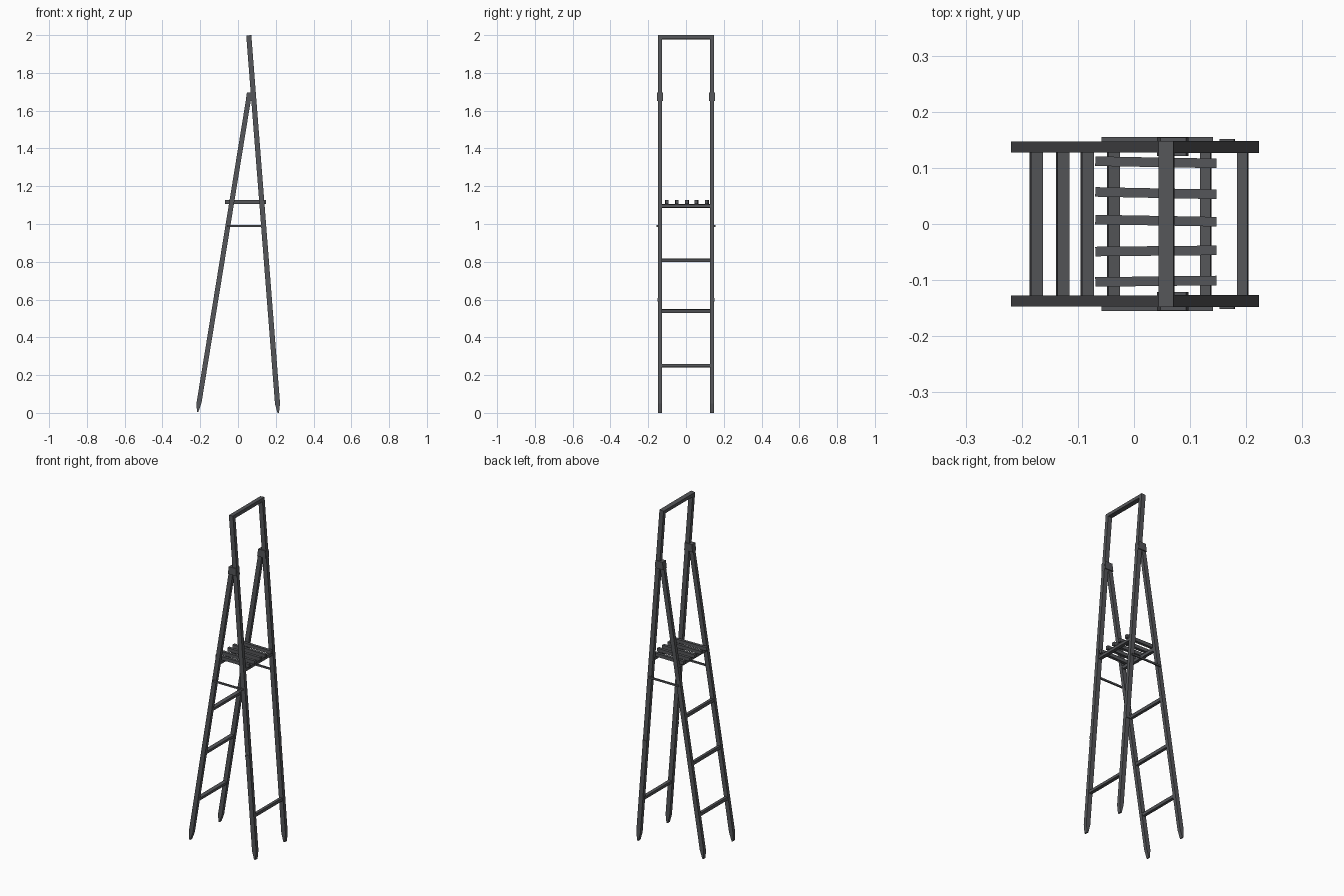
import bpy, bmesh
from mathutils import Vector

if "Cube" in bpy.data.objects:
    bpy.data.objects.remove(bpy.data.objects["Cube"])

# Dark painted finish
dark = bpy.data.materials.new("dark_finish")
dark.diffuse_color = (0.09, 0.093, 0.1, 1)
dark.use_nodes = True
dark.node_tree.nodes["Principled BSDF"].inputs["Base Color"].default_value = dark.diffuse_color


def prism(name, profile, y0, y1):
    """Extrude an x-z profile from y0 to y1."""
    bm = bmesh.new()
    face = bm.faces.new([bm.verts.new((x, y0, z)) for x, z in profile])
    ext = bmesh.ops.extrude_face_region(bm, geom=[face])
    moved = [v for v in ext["geom"] if isinstance(v, bmesh.types.BMVert)]
    bmesh.ops.translate(bm, verts=moved, vec=(0, y1 - y0, 0))
    if len(bm.faces) == len(profile) + 1:  # close the starting end if it was removed
        bm.faces.new([v for v in bm.verts if v not in moved])
    bmesh.ops.recalc_face_normals(bm, faces=bm.faces)
    mesh = bpy.data.meshes.new(name)
    bm.to_mesh(mesh)
    bm.free()
    mesh.materials.append(dark)
    ob = bpy.data.objects.new(name, mesh)
    bpy.context.collection.objects.link(ob)
    return ob


def bar(a, b, w, point=0.0):
    """Profile of a bar from a to b, optionally with a pointed lower end."""
    a, b = Vector(a), Vector(b)
    d = (b - a).normalized()
    n = Vector((d.y, -d.x)) * w / 2
    s = a + d * point
    low = [a + n * 0.3, a - n * 0.3] if point else []
    return [b - n, b + n, s + n] + low + [s - n]


def mirror(ob):
    m = ob.modifiers.new("mirror_sides", 'MIRROR')
    m.use_axis = (False, True, False)
    return ob


def left_x(z):
    return -0.215 + 0.163 * z


def right_x(z):
    return 0.213 - 0.078 * z


LEFT = Vector((0.163, 1)).normalized()
RIGHT = Vector((-0.078, 1)).normalized()


def along(name, fx, d, z, length, w, y0, y1):
    """Box spanning y0 to y1, tilted with the leg it sits on."""
    c = Vector((fx(z), z))
    return prism(name, bar(c - d * length / 2, c + d * length / 2, w), y0, y1)


# Pointed leg pairs
mirror(prism("ladder_leg", bar((left_x(0.005), 0.005), (left_x(1.69), 1.69), 0.026, 0.05), 0.127, 0.147))
mirror(prism("support_leg", bar((right_x(0), 0), (right_x(1.999), 1.999), 0.027, 0.05), 0.1265, 0.148))

# Hinge collars wrapping both legs
mirror(prism("hinge_collar", [(0.041, 1.652), (0.097, 1.652), (0.093, 1.696), (0.047, 1.696)], 0.121, 0.154))

# Rungs and platform bearers
for i, z in enumerate((0.25, 0.54, 0.808, 1.095)):
    along(f"rung_{i + 1}", left_x, LEFT, z, 0.017, 0.021, -0.13, 0.13)
for name, z in (("support_crossbar", 0.25), ("platform_bearer", 1.095)):
    along(name, right_x, RIGHT, z, 0.017, 0.019, -0.13, 0.13)

# Top handle
along("top_handle", right_x, RIGHT, 1.989, 0.02, 0.027, -0.147, 0.147)

# Platform slats, laid slightly askew
for i, (y, turn) in enumerate(((-0.102, 0.012), (-0.048, 0.01), (0.006, -0.018),
                               (0.055, -0.02), (0.110, -0.018))):
    slat = prism(f"slat_{i + 1}", [(-0.108, -0.01), (0.108, -0.01), (0.108, 0.01), (-0.108, 0.01)],
                 -0.0085, 0.0085)
    slat.location = (0.039, y, 1.116)
    slat.rotation_euler.z = turn

# Side stays and catch studs
mirror(prism("side_stay", bar((-0.058, 0.99), (0.141, 0.99), 0.01), 0.147, 0.155))
mirror(along("catch_stud", right_x, RIGHT, 0.6, 0.016, 0.026, 0.146, 0.1515))
